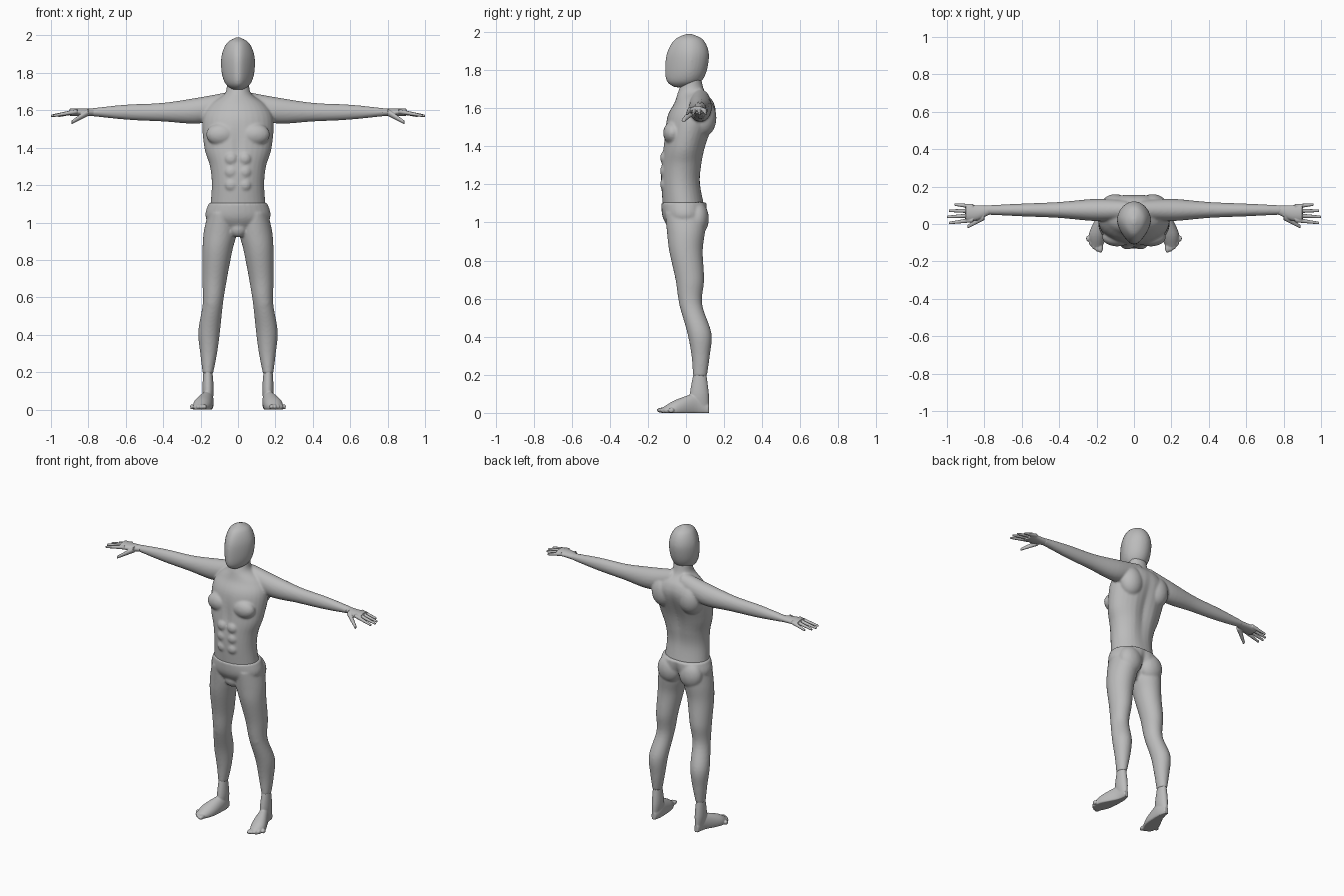
import bpy
import bmesh
import math
from mathutils import Matrix, Vector

if "Cube" in bpy.data.objects:
    bpy.data.objects.remove(bpy.data.objects["Cube"], do_unlink=True)

grey = bpy.data.materials.new("plain_grey")
grey.use_nodes = True
grey.diffuse_color = (0.5, 0.5, 0.5, 1)
grey.node_tree.nodes["Principled BSDF"].inputs["Base Color"].default_value = grey.diffuse_color

X, Y, Z = range(3)
SIDES = (1, -1)


def smooth_rows(rows, steps=6):
    """Catmull-Rom interpolation of the cross-section rows."""
    points = [Vector(row) for row in rows]
    points = [points[0]] + points + [points[-1]]
    result = []
    for a, b, c, d in zip(points, points[1:], points[2:], points[3:]):
        for k in range(steps):
            t = k / steps
            result.append(b + (c - a) * (t / 2) + (a * 2 - b * 5 + c * 4 - d) * (t * t / 2)
                          + (b * 3 - a - c * 3 + d) * (t ** 3 / 2))
    return result + [points[-1]]


def loft(bm, rows, axis, side=1, warp=None, count=32):
    """Closed skin over oval sections: position, two centres, two radii."""
    u, v = [i for i in range(3) if i != axis]
    rings = []
    for position, centre_u, centre_v, radius_u, radius_v in smooth_rows(rows):
        ring = []
        for k in range(count):
            angle = math.tau * k / count
            co = Vector((0, 0, 0))
            co[axis] = position
            co[u] = centre_u + radius_u * math.sin(angle)
            co[v] = centre_v - radius_v * math.cos(angle)
            if warp:
                warp(co)
            co.x *= side
            ring.append(bm.verts.new(co))
        rings.append(ring)
    for lower, upper in zip(rings, rings[1:]):
        for k in range(count):
            following = (k + 1) % count
            bm.faces.new((lower[k], lower[following], upper[following], upper[k]))
    bm.faces.new(rings[0])
    bm.faces.new(rings[-1])


def loft_centred(bm, profile, warp):
    """Upright symmetric skin from height, half width, front and back."""
    rows = [(z, 0, (front + back) / 2, width, (back - front) / 2)
            for z, width, front, back in profile]
    loft(bm, rows, Z, warp=warp)


def muscle(bm, centre, radii):
    """Ellipsoid, placed on both sides unless it sits in the middle."""
    x, y, z = centre
    for side in SIDES if x else (1,):
        place = Matrix.Translation((x * side, y, z))
        bmesh.ops.create_uvsphere(bm, u_segments=24, v_segments=16, radius=1,
                                  matrix=place @ Matrix.Diagonal((*radii, 1)))


def finger(bm, side, base, tip, thick, thin):
    """Tapered digit from the palm to its tip."""
    rows = []
    for t in (0, 0.5, 0.9, 1):
        x, y, z = Vector(base).lerp(Vector(tip), t)
        radius = thick + (thin - thick) * t
        rows.append((x, y, z, radius, radius))
    loft(bm, rows, X, side, count=16)


def bump(value, centre, width):
    return math.exp(-((value - centre) / width) ** 2)


def finish(bm, name, voxel, passes):
    """Fuse the overlapping volumes into one smooth skin."""
    bmesh.ops.recalc_face_normals(bm, faces=bm.faces[:])
    mesh = bpy.data.meshes.new(name)
    bm.to_mesh(mesh)
    bm.free()
    mesh.materials.append(grey)
    mesh.polygons.foreach_set("use_smooth", [True] * len(mesh.polygons))
    obj = bpy.data.objects.new(name, mesh)
    bpy.context.collection.objects.link(obj)
    fuse = obj.modifiers.new("fuse", 'REMESH')
    fuse.mode = 'VOXEL'
    fuse.voxel_size = voxel
    fuse.use_smooth_shade = True
    relax = obj.modifiers.new("relax", 'SMOOTH')
    relax.factor = 0.5
    relax.iterations = passes


# Head: egg shape, narrowing towards the face
def narrow_face(co):
    forward = min(1, max(0, (0.03 - co.y) / 0.14))
    co.x *= 1 - 0.4 * forward ** 1.3


bm = bmesh.new()
loft_centred(bm, [
    (1.99, .01, 0, .03), (1.96, .06, -.06, .09), (1.89, .09, -.1, .12),
    (1.8, .09, -.11, .11), (1.74, .07, -.1, .08), (1.71, .03, -.06, .03)], narrow_face)
finish(bm, "head", 0.007, 4)


# Torso with spine and breastbone grooves, fused with the arms
def torso_grooves(co):
    if co.y > 0:
        co.y -= 0.02 * bump(co.x, 0, 0.04) * bump(co.z, 1.4, 0.2)
    else:
        co.y += 0.01 * bump(co.x, 0, 0.02) * bump(co.z, 1.4, 0.1)


bm = bmesh.new()
loft_centred(bm, [
    (1.76, .06, -.01, .08), (1.69, .07, -.04, .1), (1.63, .15, -.06, .15),
    (1.55, .19, -.1, .16), (1.4, .18, -.12, .11), (1.3, .15, -.13, .09),
    (1.2, .14, -.13, .08), (1.07, .15, -.12, .1)], torso_grooves)
chest_radii = (.08, .05, .06)
muscle(bm, (.09, -.07, 1.47), chest_radii)
shoulder_blade_radii = (.08, .07, .1)
muscle(bm, (.1, .09, 1.55), shoulder_blade_radii)
for row in range(3):
    stomach_height = 1.2 + row * 0.07
    muscle(bm, (.036, -.113, stomach_height), (.034, .023, .034))
for side in SIDES:
    arm = [(x, .075, z, max(r * 0.85, .025), r) for x, z, r in (
        (.04, 1.64, .06), (.2, 1.6, .07), (.4, 1.59, .05), (.6, 1.59, .04), (.79, 1.59, .02))]
    loft(bm, arm, X, side)
finish(bm, "torso_and_arms", 0.007, 5)

# Hands: palm, four fingers fanned out and a lowered thumb
bm = bmesh.new()
for side in SIDES:
    palm = [(x, y, 1.59, r, .02) for x, y, r in (
        (.77, .075, .024), (.84, .06, .04), (.9, .06, .045))]
    loft(bm, palm, X, side)
    for i in range(4):
        knuckle = (.86, .022 + i * .024, 1.594)
        tip = (1 - (i - 1) ** 2 * .01, .005 + i * .033, 1.57)
        finger(bm, side, knuckle, tip, .013, .007)
    finger(bm, side, (.8, .04, 1.59), (.89, -.015, 1.535), .02, .01)
finish(bm, "hands", 0.003, 3)


# Hips and legs, with a cleft between the buttocks
def cleft(co):
    if co.y > 0:
        co.y -= 0.03 * bump(co.x, 0, 0.03) * bump(co.z, 1, 0.08)


bm = bmesh.new()
loft_centred(bm, [
    (1.106, .156, -.13, .113), (1.02, .17, -.12, .11), (.93, .06, -.06, .04)], cleft)
buttock_radii = (.08, .06, .09)
muscle(bm, (.08, .06, 1.02), buttock_radii)
groin_radii = (.05, .04, .05)
muscle(bm, (0, -.06, .97), groin_radii)
kneecap_radii = (.04, .03, .05)
muscle(bm, (.136, -.006, .58), kneecap_radii)
for side in SIDES:
    leg = [
        (1.05, .09, 0, .07, .11), (.95, .095, 0, .088, .1), (.85, .11, 0, .08, .088),
        (.7, .125, .02, .066, .075), (.57, .134, .025, .054, .06), (.42, .154, .07, .058, .063),
        (.3, .157, .077, .045, .048), (.19, .161, .073, .027, .036)]
    loft(bm, leg, Z, side)
finish(bm, "hips_and_legs", 0.007, 5)


# Feet: ankle, sole flattened on the ground, and five toes
def flatten(co):
    co.z = max(co.z, 0)


bm = bmesh.new()
for side in SIDES:
    ankle = [(.21, .161, .073, .024, .033), (.1, .16, .07, .03, .05), (.02, .16, .07, .02, .05)]
    loft(bm, ankle, Z, side)
    foot = [(.12, .16, .02, .015, .03), (.06, .16, .04, .03, .06),
            (-.05, .19, .02, .05, .05), (-.12, .2, .01, .03, .02)]
    loft(bm, foot, Y, side, flatten)
for i in range(5):
    size = .018 - i * .002
    muscle(bm, (.18 + i * .017, -.126 + i * i * .003, .014), (size * 0.8, size * 1.6, .014))
finish(bm, "feet", 0.004, 4)
